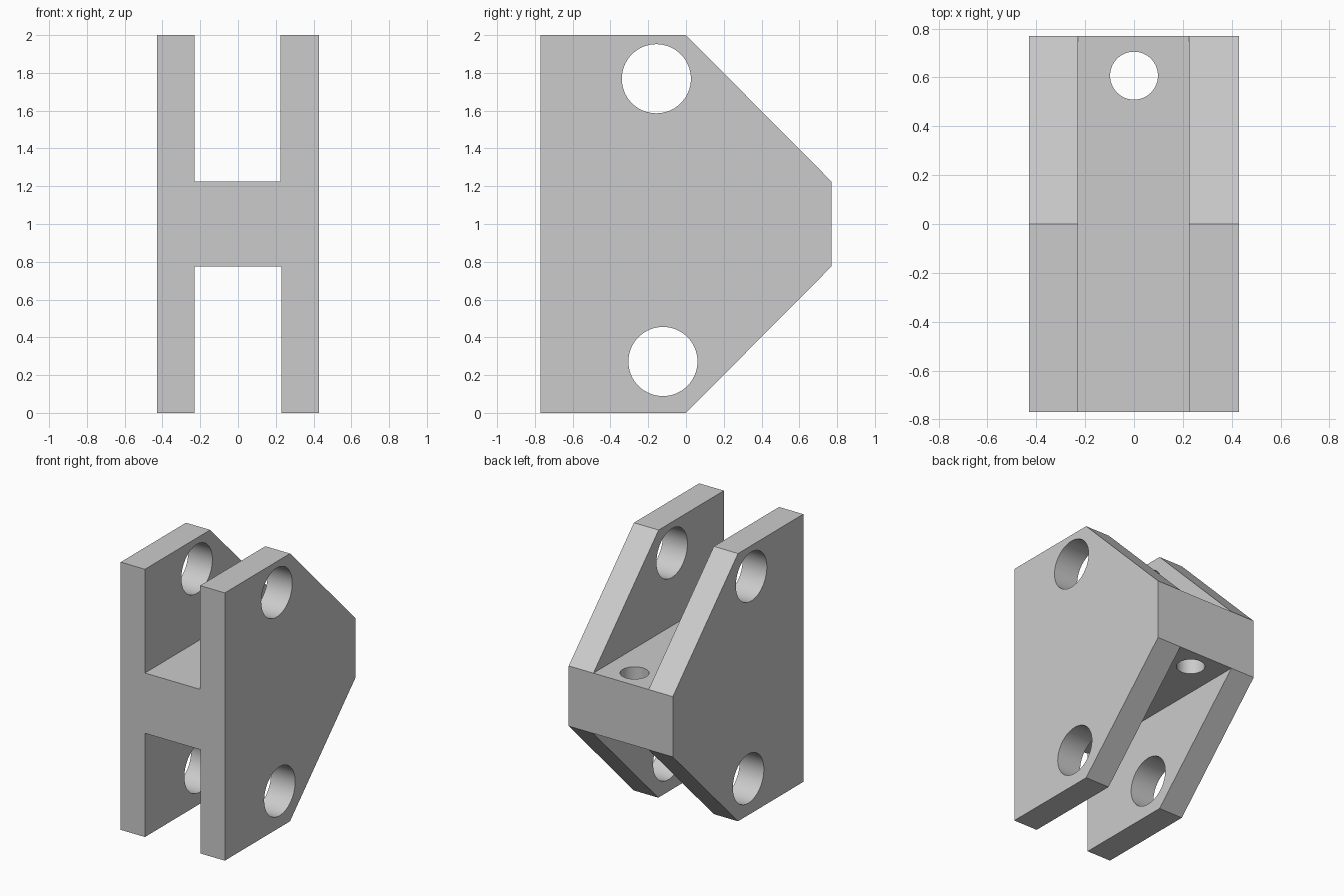
import bpy, bmesh, math
from mathutils import Vector, Matrix

cube = bpy.data.objects.get("Cube")
if cube:
    bpy.data.objects.remove(cube, do_unlink=True)

HALF_W, HALF_D, HEIGHT = 0.43, 0.77, 2.0
WEB_LOW, WEB_HIGH = 0.775, 1.225

grey = bpy.data.materials.new("light grey")
grey.use_nodes = True
colour = (0.6, 0.6, 0.6, 1)
grey.diffuse_color = colour
grey.node_tree.nodes["Principled BSDF"].inputs["Base Color"].default_value = colour


def add_object(name, bm):
    bmesh.ops.recalc_face_normals(bm, faces=bm.faces)
    mesh = bpy.data.meshes.new(name)
    bm.to_mesh(mesh)
    bm.free()
    mesh.materials.append(grey)
    obj = bpy.data.objects.new(name, mesh)
    bpy.context.collection.objects.link(obj)
    return obj


def box(name, low, high):
    bm = bmesh.new()
    low, high = Vector(low), Vector(high)
    bmesh.ops.create_cube(bm, size=1)
    bmesh.ops.scale(bm, vec=high - low, verts=bm.verts)
    bmesh.ops.translate(bm, vec=(low + high) / 2, verts=bm.verts)
    return add_object(name, bm)


def cylinder(name, centre, radius, length, axis):
    bm = bmesh.new()
    turn = Matrix.Rotation(math.pi / 2, 4, 'Y') if axis == 'X' else Matrix()
    bmesh.ops.create_cone(bm, cap_ends=True, segments=64, radius1=radius,
                          radius2=radius, depth=length,
                          matrix=Matrix.Translation(centre) @ turn)
    return add_object(name, bm)


# Bracket body: five-sided side profile extruded across the width
bm = bmesh.new()
profile = [(-HALF_D, 0), (0, 0), (HALF_D, WEB_LOW), (HALF_D, WEB_HIGH),
           (0, HEIGHT), (-HALF_D, HEIGHT)]
side = bm.faces.new([bm.verts.new((-HALF_W, y, z)) for y, z in profile])
extruded = bmesh.ops.extrude_face_region(bm, geom=[side])["geom"]
bmesh.ops.translate(bm, vec=(2 * HALF_W, 0, 0),
                    verts=[v for v in extruded if isinstance(v, bmesh.types.BMVert)])
body = add_object("clevis_bracket", bm)

# Slots above and below the web, two pin holes and the web hole
cutters = [
    box("upper_slot_cutter", (-0.23, -1, WEB_HIGH), (0.226, 1, 2.2)),
    box("lower_slot_cutter", (-0.23, -1, -0.2), (0.229, 1, WEB_LOW)),
    cylinder("upper_pin_hole_cutter", (0, -0.157, 1.769), 0.183, 1.2, 'X'),
    cylinder("lower_pin_hole_cutter", (0, -0.122, 0.272), 0.183, 1.2, 'X'),
    cylinder("web_hole_cutter", (0, 0.607, 1), 0.098, 1, 'Z'),
]
for cutter in cutters:
    cut = body.modifiers.new(cutter.name, 'BOOLEAN')
    cut.operation = 'DIFFERENCE'
    cut.solver = 'EXACT'
    cut.object = cutter

# Apply the cuts and clear the helpers
bpy.ops.object.select_all(action='DESELECT')
body.select_set(True)
bpy.context.view_layer.objects.active = body
for cutter in cutters:
    bpy.ops.object.modifier_apply(modifier=cutter.name)
    bpy.data.objects.remove(cutter, do_unlink=True)
bpy.ops.object.shade_smooth_by_angle(angle=math.radians(30))
